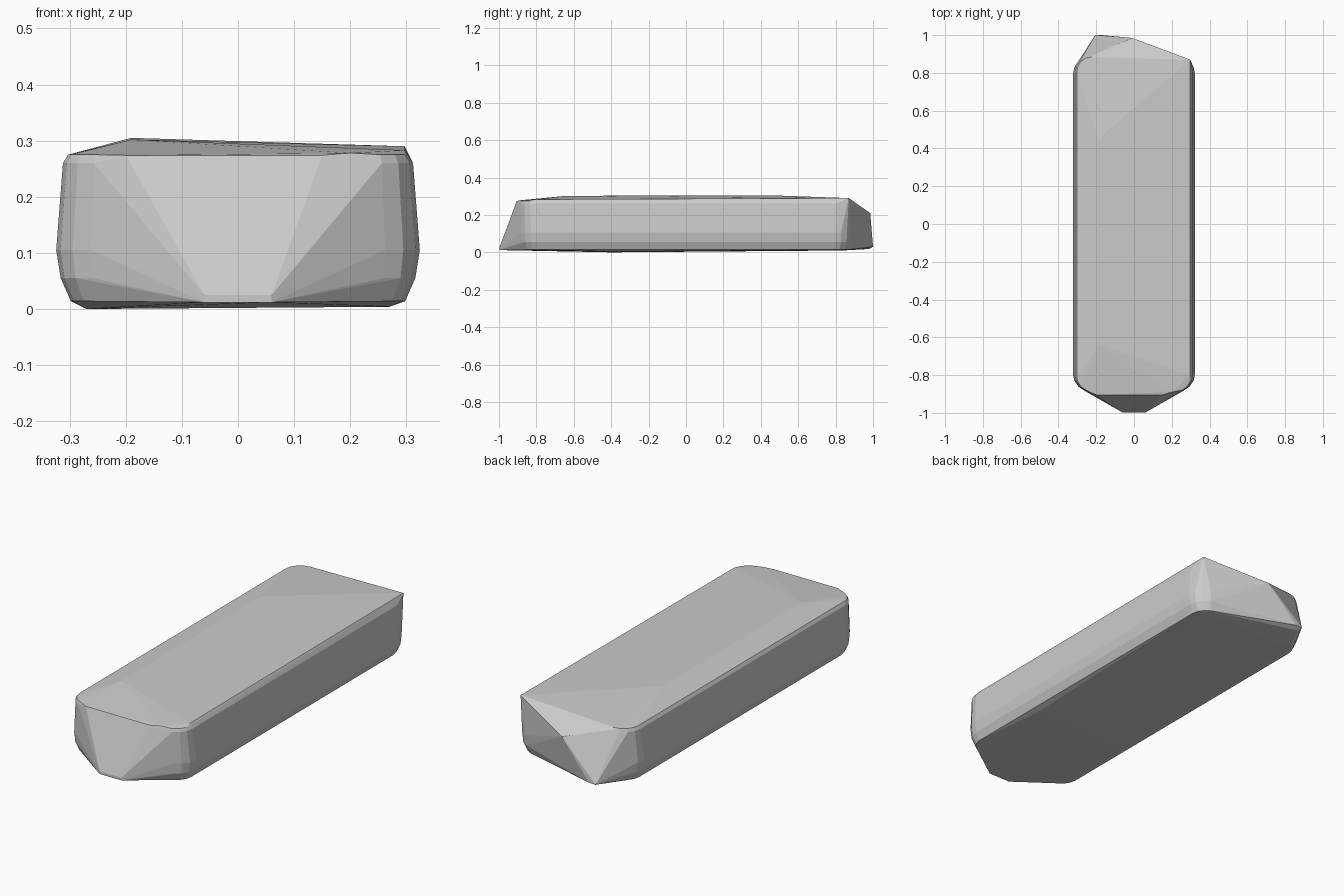
import bpy, bmesh, math

if "Cube" in bpy.data.objects:
    bpy.data.objects.remove(bpy.data.objects["Cube"])

grey = bpy.data.materials.new("plain grey")
grey.diffuse_color = (0.6, 0.6, 0.6, 1)
grey.use_nodes = True
grey.node_tree.nodes["Principled BSDF"].inputs["Base Color"].default_value = grey.diffuse_color


def rounded_ring(z, half_w, half_l, r):
    """Points of a rounded rectangle at height z, four corner arcs."""
    pts = []
    for sx in (-1, 1):
        for sy in (-1, 1):
            for i in range(5):
                a = math.radians(22.5 * i)
                pts.append((sx * (half_w - r + r * math.cos(a)),
                            sy * (half_l - r + r * math.sin(a)), z))
    return pts


# Rounded long body: height, half width, half length, corner radius
points = []
for level in ((0.014, 0.298, 0.87, 0.08), (0.055, 0.316, 0.885, 0.09),
              (0.105, 0.324, 0.89, 0.10), (0.26, 0.312, 0.89, 0.09),
              (0.275, 0.303, 0.885, 0.08)):
    points += rounded_ring(*level)

# Nearly flat base
points += [(-0.27, -0.4, 0.0), (0.27, -0.4, 0.004),
           (-0.27, 0.84, 0.01), (0.27, 0.84, 0.012)]

# Slightly crowned, uneven top
points += [(-0.19, -0.64, 0.302), (-0.19, 0.45, 0.305), (0.297, 0.87, 0.29),
           (0.2, -0.89, 0.278), (-0.2, -0.905, 0.274), (0.15, -0.905, 0.274),
           (0.297, -0.8, 0.283)]

# Sloped front nose
points += [(x, -0.998, z) for x in (-0.06, 0.06) for z in (0.012, 0.025)]

# Off-centre back tip
points += [(-0.205, 1.0, 0.03), (-0.17, 1.0, 0.03), (-0.19, 0.98, 0.018),
           (-0.01, 0.985, 0.21)]

# The body is the tight skin around these points
bm = bmesh.new()
for p in points:
    bm.verts.new(p)
res = bmesh.ops.convex_hull(bm, input=bm.verts[:])
loose = [v for v in bm.verts if not v.link_faces]
bmesh.ops.delete(bm, geom=loose, context='VERTS')
bmesh.ops.recalc_face_normals(bm, faces=bm.faces[:])
mesh = bpy.data.meshes.new("body")
bm.to_mesh(mesh)
bm.free()
mesh.materials.append(grey)
body = bpy.data.objects.new("body", mesh)
bpy.context.collection.objects.link(body)
